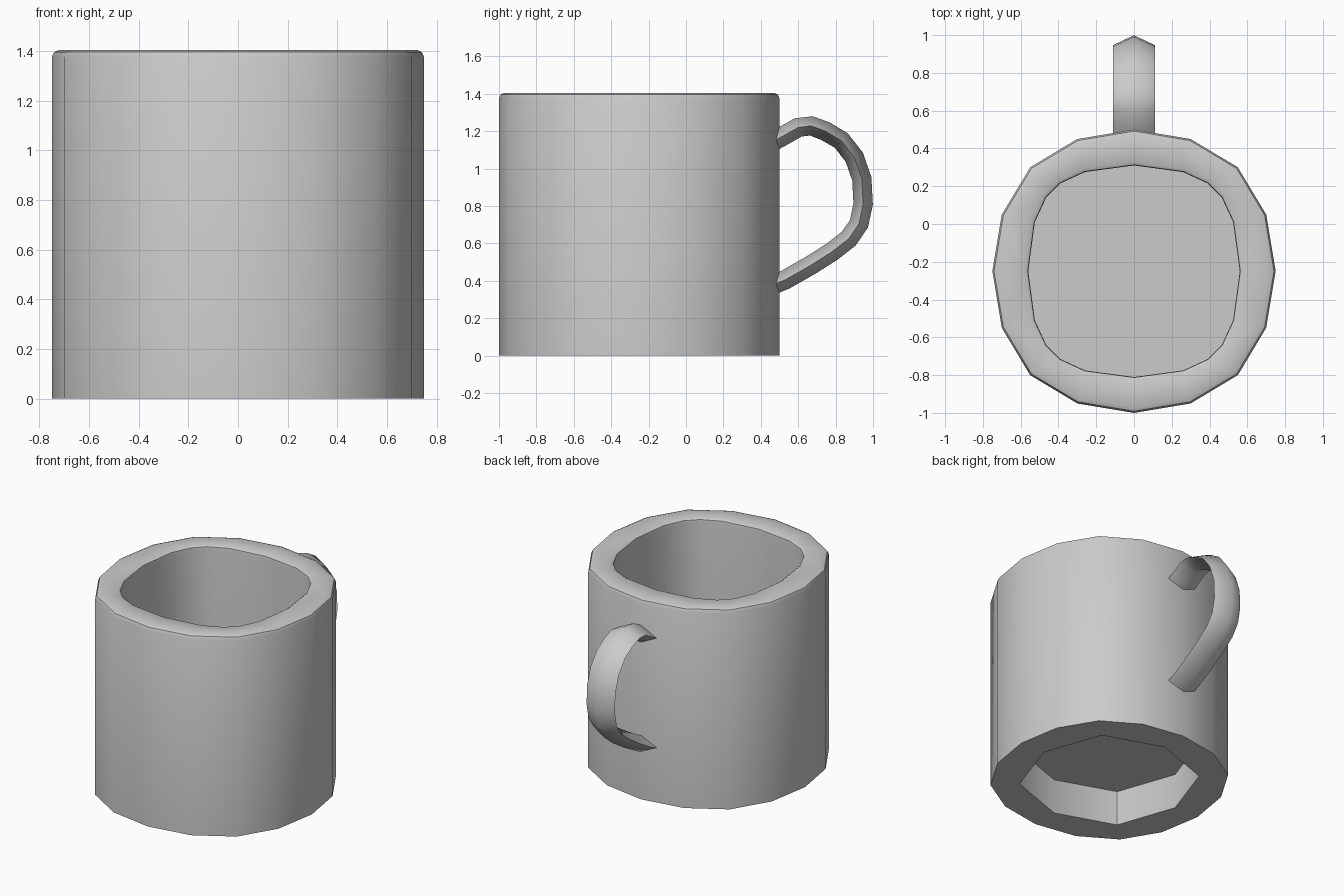
import bpy, bmesh, math
from mathutils import Vector

if "Cube" in bpy.data.objects:
    bpy.data.objects.remove(bpy.data.objects["Cube"])

CY = -0.25      # mug axis in y


def new_object(name, bm, angle):
    bmesh.ops.recalc_face_normals(bm, faces=bm.faces)
    me = bpy.data.meshes.new(name)
    bm.to_mesh(me)
    bm.free()
    ob = bpy.data.objects.new(name, me)
    bpy.context.collection.objects.link(ob)
    bpy.ops.object.select_all(action='DESELECT')
    ob.select_set(True)
    bpy.context.view_layer.objects.active = ob
    bpy.ops.object.shade_smooth_by_angle(angle=math.radians(angle))
    return ob


def four_fold(quarter):
    """Repeat a quarter outline around the axis by 90 degree turns."""
    pts = list(quarter)
    for _ in range(3):
        quarter = [(y, -x) for x, y in quarter]
        pts += quarter
    return pts


def loft(bm, rings):
    """Join equal-length rings of points with quads; return the vertex rings."""
    vr = [[bm.verts.new(p) for p in r] for r in rings]
    for a, b in zip(vr, vr[1:]):
        n = len(a)
        for i in range(n):
            j = (i + 1) % n
            bm.faces.new((a[i], a[j], b[j], b[i]))
    return vr


def wall(bm, outline, levels):
    """Wall from an outline, levels = (scale, z)."""
    return loft(bm, [[(x * s, CY + y * s, z) for x, y in outline] for s, z in levels])


def fill_between(bm, a, b):
    edges = [bm.edges.get((r[i], r[i - 1])) for r in (a, b) for i in range(len(r))]
    bmesh.ops.triangle_fill(bm, use_beauty=True, use_dissolve=False, edges=edges)


# Mug body: faceted outer wall, softer square well, octagonal base recess
outer = four_fold([(0, 0.75), (0.30, 0.70), (0.55, 0.55), (0.70, 0.30)])
well = four_fold([(0, 0.56), (0.26, 0.525), (0.39, 0.465), (0.465, 0.39), (0.525, 0.26)])
recess = four_fold([(0, 0.56), (0.415, 0.415)])

bm = bmesh.new()
o = wall(bm, outer, [(1, 0), (1, 1.375), (0.988, 1.396), (0.96, 1.405)])
w = wall(bm, well, [(1.03, 1.405), (1.005, 1.396), (1, 1.375), (1, 0.29)])
r = wall(bm, recess, [(1, 0), (1, 0.25)])
fill_between(bm, o[-1], w[0])
fill_between(bm, o[0], r[0])
bm.faces.new(w[-1])
bm.faces.new(r[-1])
new_object("mug_body", bm, 40)

# Handle: diamond section swept along a curved path in the y-z plane
path = [(0.42, 1.12), (0.52, 1.175), (0.60, 1.22), (0.67, 1.228), (0.745, 1.20),
        (0.83, 1.15), (0.90, 1.06), (0.94, 0.945), (0.947, 0.81), (0.925, 0.705),
        (0.87, 0.625), (0.78, 0.555), (0.67, 0.485), (0.53, 0.405), (0.42, 0.36)]
section = [(0, 0.052), (0.11, 0), (0, -0.052), (-0.11, 0)]
pts = [Vector((0, y, z)) for y, z in path]
rings = []
for i, p in enumerate(pts):
    t = (pts[min(i + 1, len(pts) - 1)] - pts[max(i - 1, 0)]).normalized()
    n = Vector((0, -t.z, t.y))          # outward side of the bend
    rings.append([p + Vector((x, 0, 0)) + n * d for x, d in section])
bm = bmesh.new()
h = loft(bm, rings)
bm.faces.new(h[0])
bm.faces.new(h[-1])
new_object("handle", bm, 80)
